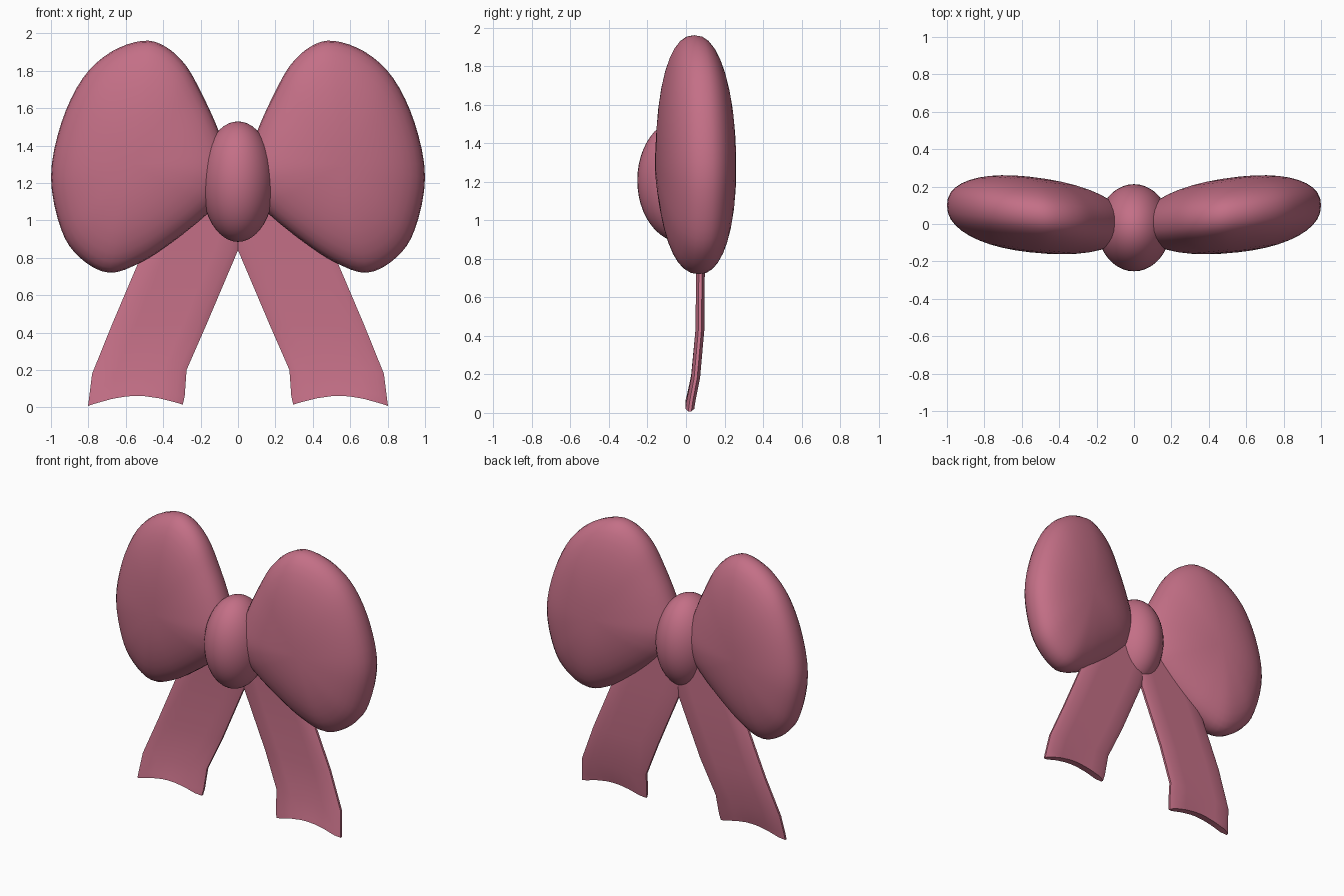
import bpy, bmesh, math

if "Cube" in bpy.data.objects:
    bpy.data.objects.remove(bpy.data.objects["Cube"])

mat = bpy.data.materials.new("ribbon_pink")
mat.diffuse_color = (0.55, 0.16, 0.24, 1)
mat.use_nodes = True
mat.node_tree.nodes["Principled BSDF"].inputs["Base Color"].default_value = mat.diffuse_color


def make_object(name, bm, angle):
    bmesh.ops.recalc_face_normals(bm, faces=bm.faces)
    me = bpy.data.meshes.new(name)
    bm.to_mesh(me)
    bm.free()
    ob = bpy.data.objects.new(name, me)
    bpy.context.collection.objects.link(ob)
    me.materials.append(mat)
    bpy.ops.object.select_all(action='DESELECT')
    bpy.context.view_layer.objects.active = ob
    ob.select_set(True)
    bpy.ops.object.shade_smooth_by_angle(angle=math.radians(angle))
    return ob


def bridge(bm, a, b):
    n = len(a)
    for i in range(n):
        j = (i + 1) % n
        bm.faces.new((a[i], a[j], b[j], b[i]))


def smooth_outline(pts, steps):
    # closed Catmull-Rom curve through the points
    out, n = [], len(pts)
    for i in range(n):
        p0, p1, p2, p3 = (pts[(i + k - 1) % n] for k in range(4))
        for s in range(steps):
            t = s / steps
            out.append(tuple(0.5 * (2 * b + (c - a) * t + (2 * a - 5 * b + 4 * c - d) * t ** 2
                                    + (3 * b - a - 3 * c + d) * t ** 3)
                             for a, b, c, d in zip(p0, p1, p2, p3)))
    return out


# front outline of one puffy loop (x, z)
LOOP = [(.51, 1.96), (.68, 1.90), (.83, 1.76), (.945, 1.52), (1.0, 1.23), (.945, .95),
        (.845, .80), (.69, .72), (.52, .775), (.35, .885), (.18, 1.02), (.08, 1.13),
        (.04, 1.27), (.10, 1.47), (.19, 1.67), (.28, 1.83), (.39, 1.93)]


def puffy_loop(name, side):
    outline = smooth_outline(LOOP, 4)
    cx, cz, thick, rings = .56, 1.3, .202, 20
    bm = bmesh.new()

    def vert(px, pz, phi):
        r = math.sin(phi) ** .92
        c = math.cos(phi)
        x = cx + (px - cx) * r
        y = .05 + .11 * (x - .55) - thick * math.copysign(abs(c) ** .88, c)
        return bm.verts.new((side * x, y, cz + (pz - cz) * r))

    loops = [[vert(px, pz, math.pi * k / rings) for px, pz in outline] for k in range(1, rings)]
    for a, b in zip(loops, loops[1:]):
        bridge(bm, a, b)
    for ring, phi in ((loops[0], 0), (loops[-1], math.pi)):
        tip = vert(cx, cz, phi)
        for i in range(len(ring)):
            bm.faces.new((ring[i], ring[(i + 1) % len(ring)], tip))
    return make_object(name, bm, 60)


# tail stations: inner x, inner z, outer x, outer z, y, rise of the middle
TAIL = [(-.08, 1.2, .2, 1.25, .07, 0), (0, .84, .505, .84, .075, 0),
        (.17, .44, .675, .44, .073, 0), (.275, .2, .78, .18, .05, 0),
        (.285, .06, .795, .06, .027, .03), (.295, .015, .802, .008, .02, .05)]


def ribbon_tail(name, side):
    cols = [0, .08, .25, .4, .5, .6, .75, .92, 1]
    bm = bmesh.new()
    rings = []
    for x0, z0, x1, z1, y, rise in TAIL:
        def row(sgn, us):
            return [bm.verts.new((side * (x0 + (x1 - x0) * u),
                                  y + sgn * (.008 if u in (0, 1) else .023),
                                  z0 + (z1 - z0) * u + rise * math.sin(math.pi * u)))
                    for u in us]
        rings.append(row(-1, cols) + row(1, cols[::-1]))
    for a, b in zip(rings, rings[1:]):
        bridge(bm, a, b)
    # end caps as strips
    n = len(cols)
    for ring in (rings[0], rings[-1]):
        for i in range(n - 1):
            bm.faces.new((ring[i], ring[i + 1], ring[2 * n - 2 - i], ring[2 * n - 1 - i]))
    return make_object(name, bm, 50)


for side, label in ((1, "right"), (-1, "left")):
    puffy_loop("bow_loop_" + label, side)
    ribbon_tail("ribbon_tail_" + label, side)

# centre knot
bm = bmesh.new()
bmesh.ops.create_uvsphere(bm, u_segments=40, v_segments=24, radius=1)
for v in bm.verts:
    v.co = (v.co.x * .195, v.co.y * .233 - .02, v.co.z * .322 + 1.207)
make_object("centre_knot", bm, 60)
